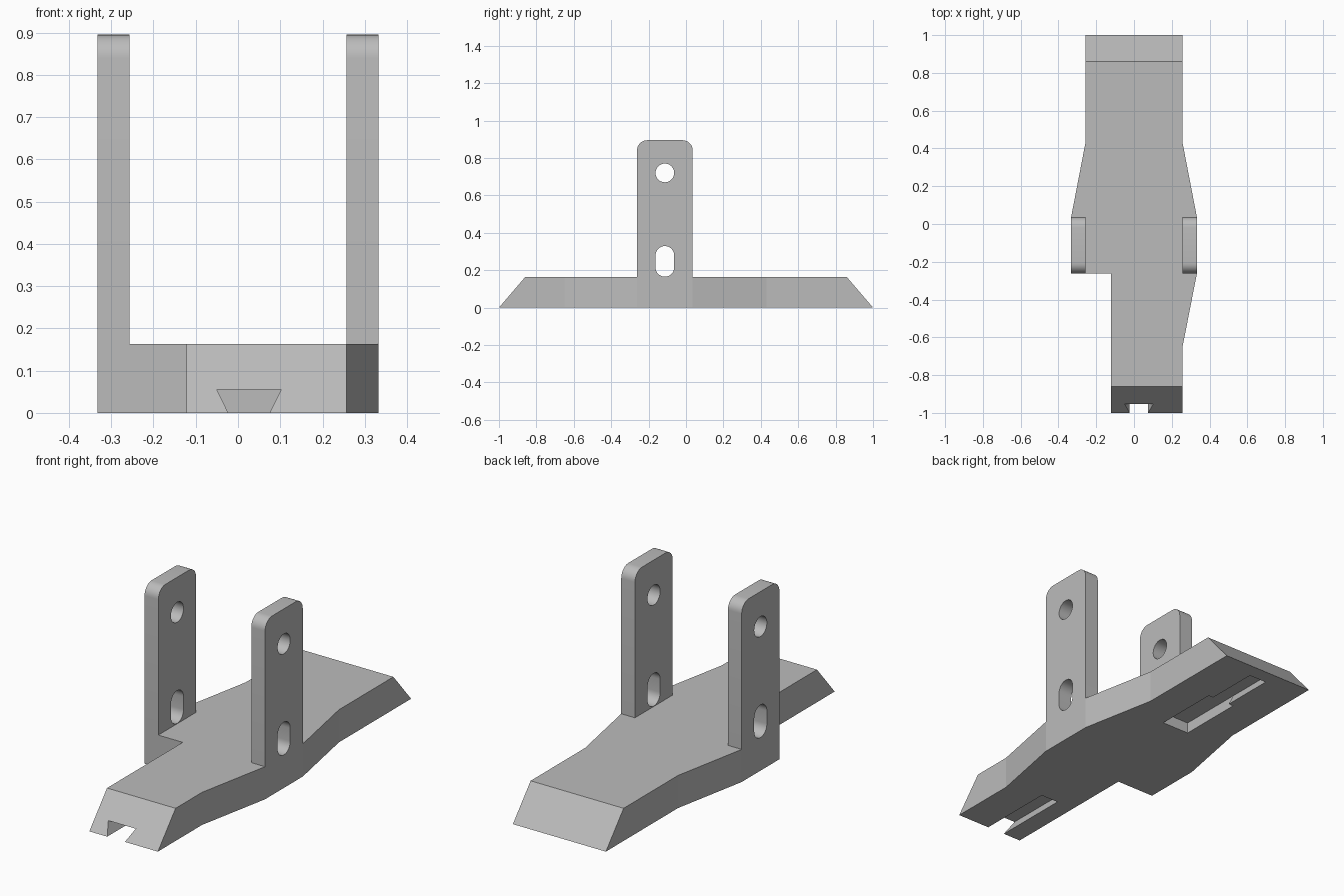
import bpy, bmesh
from math import cos, sin, radians
from mathutils import Vector

default = bpy.data.objects.get("Cube")
if default:
    bpy.data.objects.remove(default, do_unlink=True)

grey = bpy.data.materials.new("plain_grey")
grey.use_nodes = True
GREY = (0.5, 0.5, 0.5, 1)
grey.diffuse_color = GREY
grey.node_tree.nodes["Principled BSDF"].inputs["Base Color"].default_value = GREY

BASE_H, END_Y, BEVEL = 0.163, 1.0, 0.14
INNER, OUTER = 0.257, 0.333
ARM_FRONT, ARM_BACK, ARM_TOP = -0.262, 0.036, 0.895


def prism(name, profile, axis, start, end):
    """Extrude a 2D profile along the x, y or z axis."""
    place = {"x": lambda a, b, t: (t, a, b),
             "y": lambda a, b, t: (a, t, b),
             "z": lambda a, b, t: (a, b, t)}[axis]
    bm = bmesh.new()
    face = bm.faces.new([bm.verts.new(place(a, b, start)) for a, b in profile])
    out = bmesh.ops.extrude_face_region(bm, geom=[face])
    moved = [v for v in out["geom"] if isinstance(v, bmesh.types.BMVert)]
    bmesh.ops.translate(bm, verts=moved, vec=Vector(place(0, 0, end - start)))
    bmesh.ops.recalc_face_normals(bm, faces=bm.faces)
    mesh = bpy.data.meshes.new(name)
    bm.to_mesh(mesh)
    bm.free()
    mesh.materials.append(grey)
    obj = bpy.data.objects.new(name, mesh)
    bpy.context.collection.objects.link(obj)
    return obj


def arc(cx, cy, r, a0, a1, steps):
    angles = [radians(a0 + (a1 - a0) * i / steps) for i in range(steps + 1)]
    return [(cx + r * cos(a), cy + r * sin(a)) for a in angles]


def cut(obj, cutter):
    mod = obj.modifiers.new("cut", "BOOLEAN")
    mod.operation, mod.solver, mod.object = "DIFFERENCE", "EXACT", cutter
    bpy.context.view_layer.objects.active = obj
    bpy.ops.object.modifier_apply(modifier=mod.name)
    bpy.data.objects.remove(cutter, do_unlink=True)


def dovetail(cx):
    low, high, depth = 0.049, 0.076, 0.055
    slope = (high - low) / depth
    below = low - slope * 0.02
    return [(cx - below, -0.02), (cx + below, -0.02), (cx + high, depth), (cx - high, depth)]


# Base plate: stepped, tapered outline
outline = [(-0.122, -END_Y), (INNER, -END_Y), (INNER, -0.65), (OUTER, ARM_FRONT),
           (OUTER, ARM_BACK), (INNER, 0.43), (INNER, END_Y), (-INNER, END_Y),
           (-INNER, 0.43), (-OUTER, ARM_BACK), (-OUTER, ARM_FRONT), (-0.122, ARM_FRONT)]
base = prism("base_plate", outline, "z", 0, BASE_H)

# Sloped ends of the base
for v in base.data.vertices:
    if v.co.z > 0.1 and abs(v.co.y) > 0.99:
        v.co.y -= BEVEL if v.co.y > 0 else -BEVEL

# Underside: open front dovetail, rear dovetail with wide entry pocket
cut(base, prism("front_slot_cutter", dovetail(0.026), "y", -1.1, -0.6))
cut(base, prism("rear_slot_cutter", dovetail(0), "y", 0.5, 0.925))
pocket = [(-0.076, -0.02), (0.076, -0.02), (0.076, 0.055), (-0.076, 0.055)]
cut(base, prism("rear_pocket_cutter", pocket, "y", 0.31, 0.65))

# Upright arms with rounded top corners, round hole and long hole
R, HOLE_R = 0.055, 0.05
mid = (ARM_FRONT + ARM_BACK) / 2
arm_profile = ([(ARM_FRONT, BASE_H), (ARM_BACK, BASE_H)]
               + arc(ARM_BACK - R, ARM_TOP - R, R, 0, 90, 8)
               + arc(ARM_FRONT + R, ARM_TOP - R, R, 90, 180, 8))
round_hole = arc(mid, 0.72, HOLE_R, 0, 360, 32)[:-1]
long_hole = (arc(mid, 0.279, HOLE_R, 0, 180, 16)
             + arc(mid, 0.215, HOLE_R, 180, 360, 16))

for side, name in ((1, "left_arm"), (-1, "right_arm")):
    x0, x1 = sorted((side * INNER, side * OUTER))
    arm = prism(name, arm_profile, "x", x0, x1)
    for hole in (round_hole, long_hole):
        cut(arm, prism("hole_cutter", hole, "x", x0 - 0.05, x1 + 0.05))
    bpy.ops.object.select_all(action="DESELECT")
    arm.select_set(True)
    bpy.context.view_layer.objects.active = arm
    bpy.ops.object.shade_smooth_by_angle(angle=radians(30))
